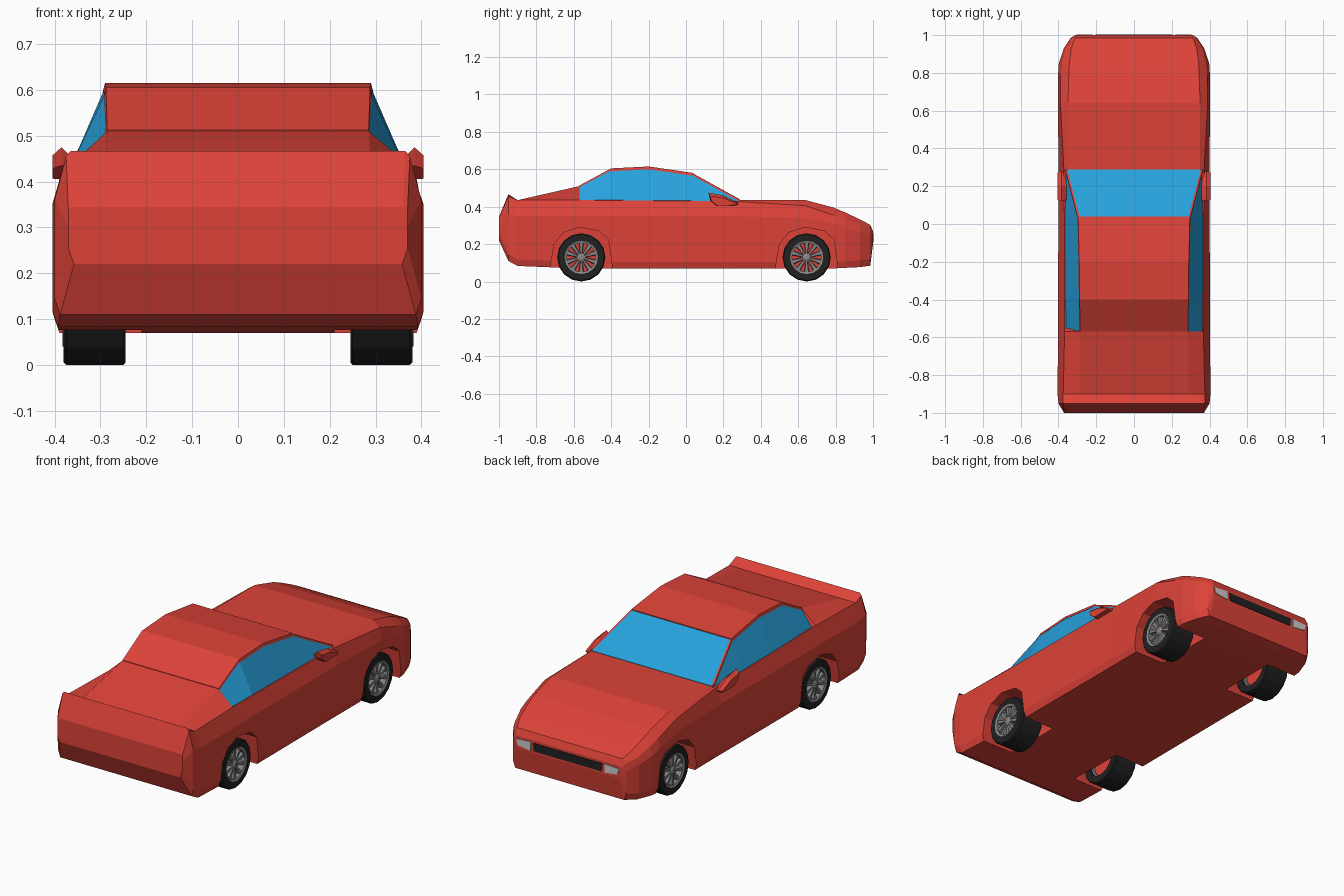
import bpy, bmesh, math

if "Cube" in bpy.data.objects:
    bpy.data.objects.remove(bpy.data.objects["Cube"])


def material(name, r, g, b):
    m = bpy.data.materials.new(name)
    m.diffuse_color = (r, g, b, 1)
    m.use_nodes = True
    m.node_tree.nodes["Principled BSDF"].inputs["Base Color"].default_value = m.diffuse_color
    return m


RED = material("red_paint", 0.72, 0.055, 0.04)
BLUE = material("blue_glass", 0.02, 0.36, 0.72)
BLACK = material("black_rubber", 0.015, 0.015, 0.015)
GREY = material("wheel_grey", 0.25, 0.25, 0.25)
LENS = material("lamp_lens", 0.6, 0.6, 0.6)


def loft(name, rings, mat, caps=True, loop=False):
    """Skin a series of closed rings that share one point count."""
    bm = bmesh.new()
    rows = [[bm.verts.new(p) for p in ring] for ring in rings]
    n = len(rows[0])
    pairs = list(zip(rows, rows[1:])) + ([(rows[-1], rows[0])] if loop else [])
    for a, b in pairs:
        for i in range(n):
            j = (i + 1) % n
            bm.faces.new((a[i], a[j], b[j], b[i]))
    if caps and not loop:
        bm.faces.new(rows[0])
        bm.faces.new(rows[-1])
    bmesh.ops.recalc_face_normals(bm, faces=bm.faces)
    me = bpy.data.meshes.new(name)
    bm.to_mesh(me)
    bm.free()
    me.materials.append(mat)
    ob = bpy.data.objects.new(name, me)
    bpy.context.collection.objects.link(ob)
    return ob


def mirrored(half):
    return half + [(-x, y, z) for x, y, z in reversed(half)]


def lathe(name, profile, side, cy, cz, mat, n=16, loop=False):
    """Turn an (x, radius) profile around a wheel axis."""
    rings = [[(side * x, cy + r * math.cos(2 * math.pi * k / n),
               cz + r * math.sin(2 * math.pi * k / n)) for k in range(n)]
             for x, r in profile]
    return loft(name, rings, mat, loop=loop)


# Body shell: y, side half width, floor z, crease z, shoulder x, z, deck x, z
stations = [
    (-1.00, .370, .220, .300, .370, .340, .360, .345),
    (-0.95, .400, .110, .360, .375, .455, .365, .467),
    (-0.90, .405, .083, .350, .375, .435, .290, .435),
    (-0.57, .402, .070, .350, .367, .435, .285, .510),
    (-0.55, .402, .070, .350, .367, .435, .285, .435),
    (0.27, .400, .070, .350, .370, .428, .350, .435),
    (0.64, .402, .070, .340, .390, .405, .350, .435),
    (0.79, .402, .070, .310, .388, .355, .345, .395),
    (0.85, .398, .073, .290, .382, .335, .342, .370),
    (0.93, .372, .077, .265, .362, .300, .332, .332),
    (0.985, .335, .085, .240, .330, .280, .312, .303),
    (1.00, .312, .200, .235, .312, .255, .305, .268),
]
rings = []
for y, w, zb, zm, ws, zs, wd, zd in stations:
    low = min(zb + .035, zm - .01)
    rings.append(mirrored([(w - .012, y, zb), (w, y, low), (w, y, zm),
                           (ws, y, zs), (wd, y, zd)]))
body = loft("body", rings, RED)

# Wheel arches cut from the body
AXLES = {"rear": -0.56, "front": 0.645}
arch = [(-.165, -.05), (-.165, .08), (-.145, .20), (-.095, .262), (-.01, .29),
        (.095, .27), (.145, .225), (.165, .08), (.165, -.05)]
for end, cy in AXLES.items():
    for label, s in (("left", -1), ("right", 1)):
        cut = loft(f"{end}_{label}_arch_cutter",
                   [[(s * x, cy + y, z) for y, z in arch] for x in (.21, .5)], RED)
        cut.hide_render = True
        cut.hide_viewport = True
        mod = body.modifiers.new("arch", 'BOOLEAN')
        mod.operation = 'DIFFERENCE'
        mod.solver = 'EXACT'
        mod.object = cut

# Glass cabin: y, base x, roof x, roof z
cabin = [(-.57, .365, .283, .508), (-.40, .366, .286, .600), (-.20, .366, .288, .610),
         (.04, .365, .294, .575), (.288, .360, .357, .437)]
loft("cabin_glass", [mirrored([(b, y, .430), (t, y, z)]) for y, b, t, z in cabin], BLUE)

# Roof and rear panel skin
loft("roof", [mirrored([(t + .006, y, z - .010), (t + .002, y, z + .005)])
              for y, b, t, z in cabin[:4]], RED)

# Windscreen pillars and door mirrors
mirror_shape = [(.12, .475), (.13, .435), (.165, .405), (.275, .408), (.28, .418), (.20, .46)]
for label, s in (("left", -1), ("right", 1)):
    loft(f"{label}_pillar",
         [[(s * (x + dx), y, z + dz) for dx, dz in
           ((-.006, -.006), (.006, -.008), (.004, .003), (-.006, .004))]
          for x, y, z in ((.294, .035, .575), (.359, .285, .437))], RED)
    loft(f"{label}_mirror",
         [[(s * x, .2 + (y - .2) * k, .41 + (z - .41) * k * h) for y, z in mirror_shape]
          for x, k, h in ((.358, .9, .65), (.385, 1, 1), (.405, .9, .8))], RED)


# Grille and headlights on the nose
def nose_panel(name, outline, mat):
    loft(name, [[(x, y, z) for x, z in outline] for y in (.96, 1.003)], mat)


nose_panel("grille", [(-.20, .212), (.20, .212), (.205, .255), (-.205, .255)], BLACK)
for label, s in (("left", -1), ("right", 1)):
    nose_panel(f"{label}_headlight",
               [(s * x, z) for x, z in ((.218, .210), (.295, .220), (.305, .252), (.218, .258))],
               LENS)

# Wheels: tyre, rim ring, brake disc, hub and spokes
WZ = .129
for end, cy in AXLES.items():
    for label, s in (("left", -1), ("right", 1)):
        n = f"{end}_{label}_"
        lathe(n + "tyre", [(.245, .088), (.245, .124), (.250, .129), (.374, .129),
                           (.381, .123), (.381, .088)], s, cy, WZ, BLACK, loop=True)
        lathe(n + "rim", [(.26, .078), (.26, .089), (.383, .089), (.379, .078)],
              s, cy, WZ, GREY, loop=True)
        lathe(n + "brake_disc", [(.275, .080), (.345, .080)], s, cy, WZ, RED)
        lathe(n + "hub", [(.34, .022), (.372, .022), (.378, .012)], s, cy, WZ, GREY)
        for k in range(10):
            a = 2 * math.pi * (k + .5) / 10
            c, d = math.cos(a), math.sin(a)
            loft(f"{n}spoke_{k}",
                 [[(s * x, cy + r * c - t * d, WZ + r * d + t * c)
                   for x, t in ((.355, -h), (.355, h), (.374, h * .7), (.374, -h * .7))]
                  for r, h in ((.015, .005), (.082, .014))], GREY)
